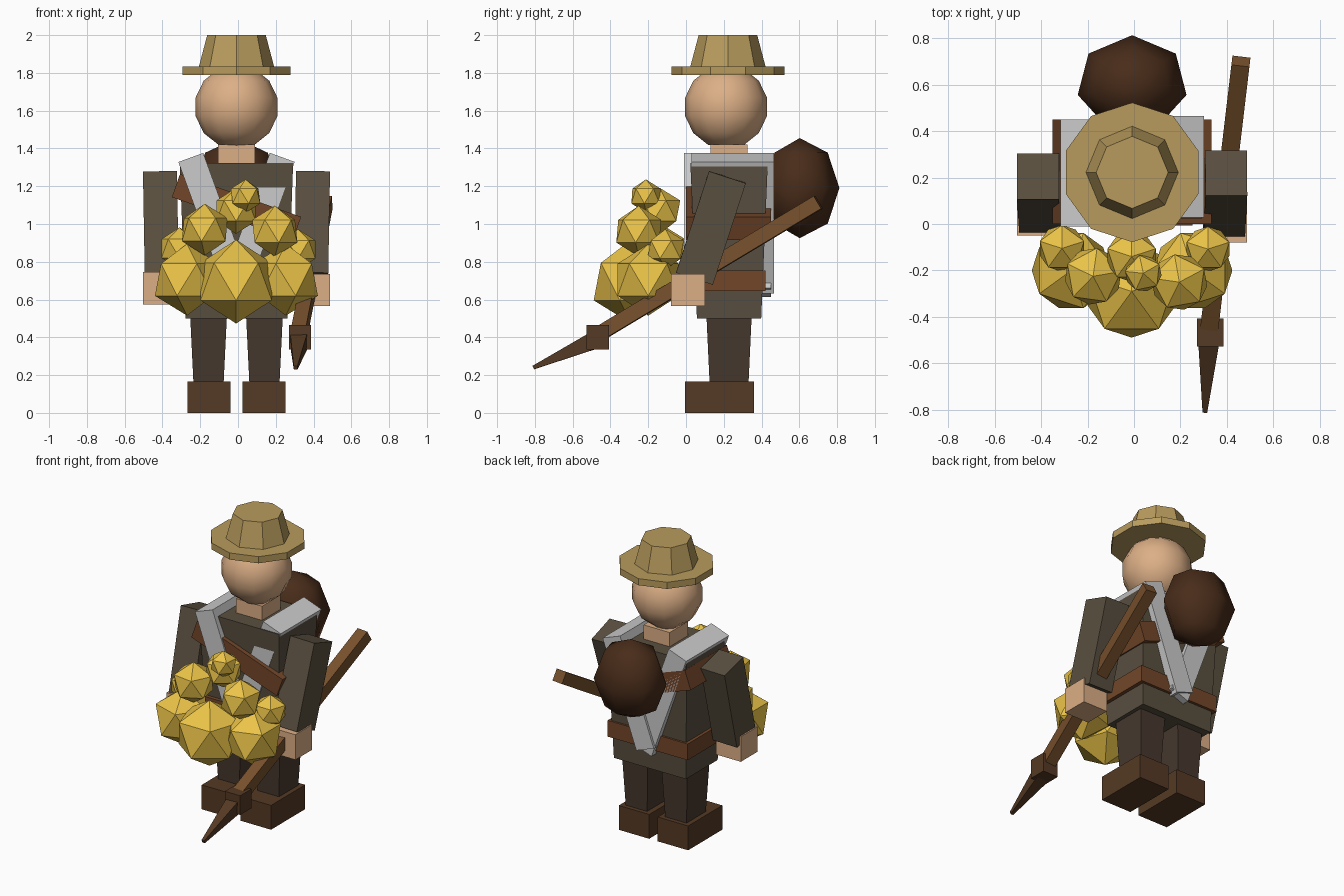
import bpy, bmesh
from math import radians
from mathutils import Vector, Matrix

if "Cube" in bpy.data.objects:
    bpy.data.objects.remove(bpy.data.objects["Cube"])

CX = -0.008  # body centre line


def material(name, rgb):
    m = bpy.data.materials.new(name)
    m.diffuse_color = (*rgb, 1)
    m.use_nodes = True
    m.node_tree.nodes["Principled BSDF"].inputs["Base Color"].default_value = m.diffuse_color
    return m


STRAW = material("straw", (.48, .33, .11))
SKIN = material("skin", (.72, .43, .24))
GOLD = material("gold", (.83, .55, .065))
COAT = material("coat", (.10, .078, .05))
CLOTH = material("trousers", (.062, .04, .027))
BOOT = material("boot_leather", (.09, .042, .018))
BELT = material("belt_leather", (.17, .062, .022))
SACK = material("sack_leather", (.065, .025, .01))
WOOD = material("wood", (.19, .083, .026))


def finish(name, bm, mat, loc=(0, 0, 0), rot=(0, 0, 0), smooth=False):
    bmesh.ops.recalc_face_normals(bm, faces=bm.faces)
    me = bpy.data.meshes.new(name)
    bm.to_mesh(me)
    bm.free()
    if mat:
        me.materials.append(mat)
    if smooth:
        me.shade_smooth()
    ob = bpy.data.objects.new(name, me)
    ob.location = loc
    ob.rotation_euler = [radians(a) for a in rot]
    bpy.context.collection.objects.link(ob)
    return ob


def box(name, mat, loc, size, rot=(0, 0, 0), taper=(1, 1)):
    """Box centred on loc; taper scales the bottom face."""
    bm = bmesh.new()
    bmesh.ops.create_cube(bm, size=1)
    for v in bm.verts:
        if v.co.z < 0:
            v.co.x *= taper[0]
            v.co.y *= taper[1]
        v.co = Vector([a * b for a, b in zip(v.co, size)])
    return finish(name, bm, mat, loc, rot)


def cone(name, mat, sides, r1, r2, z1, z2, x, y):
    bm = bmesh.new()
    bmesh.ops.create_cone(bm, cap_ends=True, segments=sides, radius1=r1, radius2=r2, depth=z2 - z1)
    return finish(name, bm, mat, (x, y, (z1 + z2) / 2))


def ball(name, mat, loc, radii, u, v):
    bm = bmesh.new()
    bmesh.ops.create_uvsphere(bm, u_segments=u, v_segments=v, radius=1)
    bmesh.ops.scale(bm, vec=radii, verts=bm.verts)
    return finish(name, bm, mat, loc, smooth=True)


def beam(name, mat, a, b, w1, w2):
    """Square bar from a to b with end widths w1 and w2."""
    a, b = Vector(a), Vector(b)
    bm = bmesh.new()
    bmesh.ops.create_cone(bm, cap_ends=True, segments=4, radius1=w1 * .7071,
                          radius2=w2 * .7071, depth=(b - a).length,
                          matrix=Matrix.Rotation(radians(45), 4, 'Z'))
    q = (b - a).to_track_quat('Z', 'Y').to_matrix().to_4x4()
    bmesh.ops.transform(bm, matrix=Matrix.Translation((a + b) / 2) @ q, verts=bm.verts)
    return finish(name, bm, mat)


# Hat, head and neck
cone("hat_brim", STRAW, 10, .30, .30, 1.79, 1.835, CX, .222)
cone("hat_crown", STRAW, 8, .20, .155, 1.83, 2.0, CX, .222)
ball("head", SKIN, (CX, .212, 1.62), (.222, .222, .222), 12, 7)
box("neck", SKIN, (CX, .228, 1.36), (.195, .195, .12))

# Coat and belt
box("coat_body", COAT, (CX, .228, .912), (.60, .41, .824), taper=(.9, .83))
box("belt", BELT, (CX, .222, .70), (.60, .40, .11))

# Straps through the body: one chest strap, two grey shoulder straps
box("chest_strap", BELT, (CX, .225, 1.09), (.68, .45, .13), (0, 19.5, 0))
box("shoulder_strap_left", None, (-.12, .22, .995), (.14, .46, .76), (0, -20, 0))
box("shoulder_strap_right", None, (.108, .247, 1.005), (.14, .437, .74), (0, 20, 0))

# Back sack
ball("back_sack", SACK, (CX, .602, 1.19), (.24, .21, .265), 7, 4)

# Arms, hands, legs and boots
for s, side, tilt, hy, hz in ((-1, "left", 15, .04, .66), (1, "right", 18, .01, .65)):
    box("arm_" + side, COAT, (CX + s * .4, .132, .98), (.18, .205, .565), (-tilt, s * 1.0, 0))
    box("hand_" + side, SKIN, (CX + s * .402, hy, hz), (.185, .18, .17))
    box("leg_" + side, CLOTH, (CX + s * .148, .228, .34), (.195, .24, .36), taper=(.82, .86))
    box("boot_" + side, BOOT, (CX + s * .146, .177, .0825), (.228, .366, .165))

# Walking pick held in the right hand
beam("pick_handle", WOOD, (.46, .70, 1.115), (.325, -.44, .43), .078, .078)
box("pick_block", BOOT, (.328, -.467, .40), (.115, .12, .13))
beam("pick_tip", BOOT, (.325, -.45, .40), (.305, -.808, .24), .10, .02)

# Gold nuggets carried in front: x, y, z, radius, turn
NUGGETS = [
    (-.01, -.29, .695, .222, 18),
    (-.27, -.20, .705, .19, 0), (.253, -.20, .705, .19, 36),
    (-.176, -.225, .97, .137, 10), (.195, -.25, .962, .135, 28),
    (-.31, -.105, .87, .112, 18), (.318, -.108, .865, .108, 18),
    (-.01, -.14, 1.07, .122, 18), (.04, -.212, 1.148, .088, 30),
]
for i, (x, y, z, r, turn) in enumerate(NUGGETS):
    bm = bmesh.new()
    bmesh.ops.create_icosphere(bm, subdivisions=1, radius=r)
    finish(f"gold_nugget_{i + 1}", bm, GOLD, (x, y, z), (0, 0, turn))
